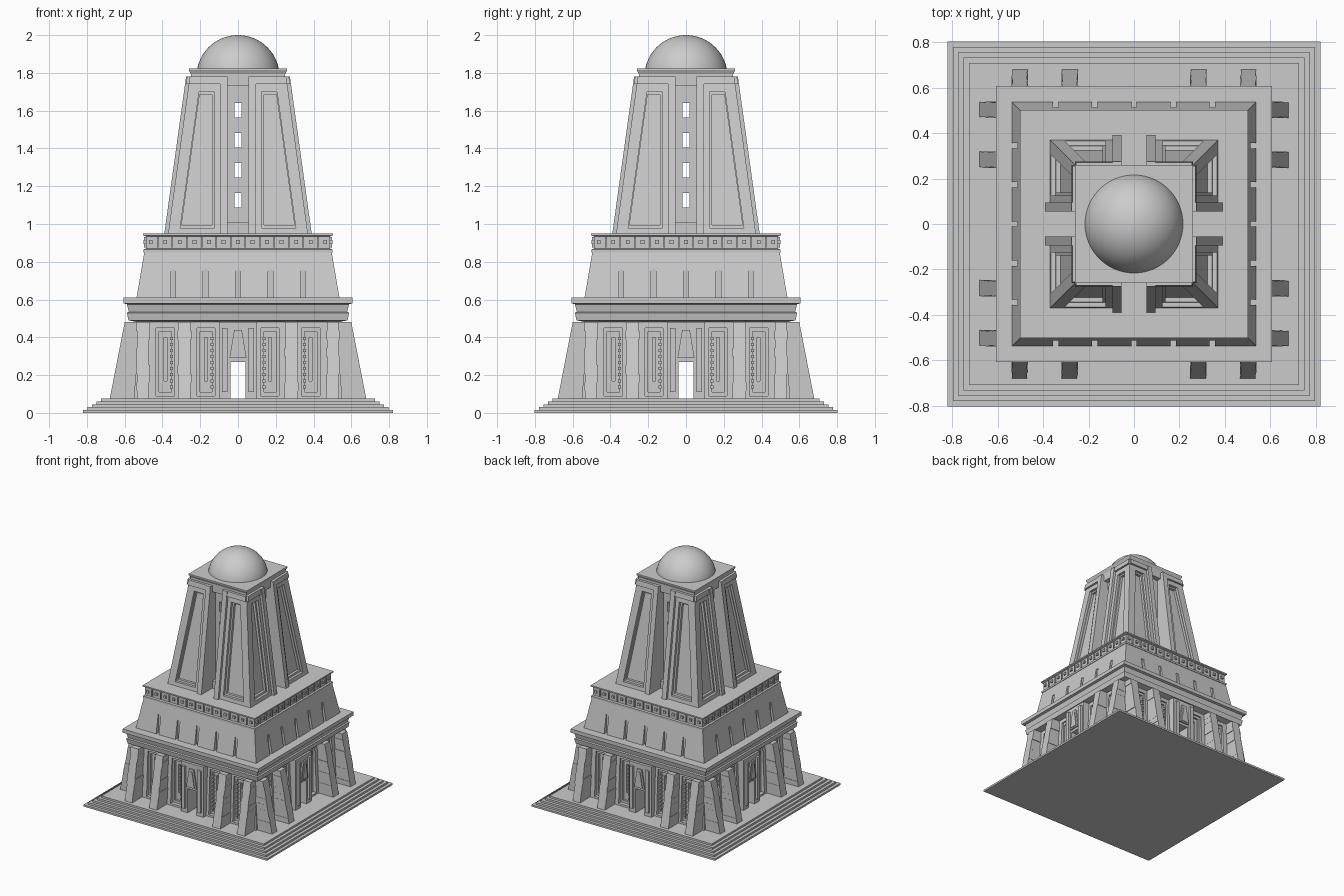
import bpy, bmesh, random
from math import pi
from mathutils import Matrix

random.seed(4)
if "Cube" in bpy.data.objects:
    bpy.data.objects.remove(bpy.data.objects["Cube"], do_unlink=True)

stone = bpy.data.materials.new("pale_grey_stone")
stone.use_nodes = True
GREY = (0.6, 0.6, 0.6, 1)
stone.diffuse_color = GREY
stone.node_tree.nodes["Principled BSDF"].inputs["Base Color"].default_value = GREY


def hexa(bm, low, high, z0, z1):
    """Block between two rectangles (x0, x1, y0, y1) at heights z0 and z1."""
    rings = []
    for (a, b, c, d), z in ((low, z0), (high, z1)):
        rings.append([bm.verts.new(p) for p in ((a, c, z), (b, c, z), (b, d, z), (a, d, z))])
    lo, hi = rings
    bm.faces.new(lo[::-1])
    bm.faces.new(hi)
    for i in range(4):
        j = (i + 1) % 4
        bm.faces.new((lo[i], lo[j], hi[j], hi[i]))


def box(bm, x0, x1, y0, y1, z0, z1):
    hexa(bm, (x0, x1, y0, y1), (x0, x1, y0, y1), z0, z1)


def both(bm, x0, x1, y0, y1, z0, z1):
    """Box and its mirror image across x = 0."""
    box(bm, x0, x1, y0, y1, z0, z1)
    box(bm, -x1, -x0, y0, y1, z0, z1)


def finish(name, bm, sides=1):
    """Turn the mesh into an object, repeated around the four sides."""
    source = bm.copy()
    for k in range(1, sides):
        extra = source.copy()
        extra.transform(Matrix.Rotation(k * pi / 2, 4, "Z"))
        temp = bpy.data.meshes.new("temp")
        extra.to_mesh(temp)
        bm.from_mesh(temp)
        bpy.data.meshes.remove(temp)
    bmesh.ops.recalc_face_normals(bm, faces=bm.faces)
    mesh = bpy.data.meshes.new(name)
    bm.to_mesh(mesh)
    mesh.materials.append(stone)
    obj = bpy.data.objects.new(name, mesh)
    bpy.context.collection.objects.link(obj)
    return obj


def cut(obj, bm, sides=1):
    """Carve the blocks out of the object."""
    cutter = finish("cutter", bm, sides)
    cutter.hide_render = True
    mod = obj.modifiers.new("carve", "BOOLEAN")
    mod.operation, mod.solver, mod.object = "DIFFERENCE", "EXACT", cutter
    graph = bpy.context.evaluated_depsgraph_get()
    mesh = bpy.data.meshes.new_from_object(obj.evaluated_get(graph))
    obj.modifiers.clear()
    obj.data = mesh
    bpy.data.objects.remove(cutter, do_unlink=True)


def stack(name, profile, shrink=0.0):
    """Square solid from a profile of (half width, height)."""
    bm = bmesh.new()
    rings = []
    for h, z in profile:
        d = h - shrink
        rings.append([bm.verts.new(p) for p in ((-h, -d, z), (h, -d, z), (h, d, z), (-h, d, z))])
    bm.faces.new(rings[0][::-1])
    bm.faces.new(rings[-1])
    for lo, hi in zip(rings, rings[1:]):
        for i in range(4):
            j = (i + 1) % 4
            bm.faces.new((lo[i], lo[j], hi[j], hi[i]))
    return finish(name, bm)


# Stepped plinth
steps = []
for i in range(5):
    h = 0.82 - 0.0235 * i
    steps += [(h, 0.015 * i), (h, 0.015 * (i + 1))]
stack("plinth_steps", steps, 0.018)

# Lower hall with door passages and carved niches
hall = stack("lower_hall", [(0.55, 0.07), (0.53, 0.5)])
for turn in (0, 1):
    bm = bmesh.new()
    box(bm, -0.04, 0.04, -0.7, 0.7, 0.075, 0.27)
    bm.transform(Matrix.Rotation(turn * pi / 2, 4, "Z"))
    cut(hall, bm)
NICHES = (0.17, 0.385)
for half, deep, z0, z1 in ((0.048, 0.52, 0.09, 0.45), (0.032, 0.505, 0.11, 0.43), (0.008, 0.485, 0.17, 0.4)):
    bm = bmesh.new()
    for x in NICHES:
        both(bm, x - half, x + half, -0.7, -deep, z0, z1)
    cut(hall, bm, 4)

# Small teeth down one side of each niche
bm = bmesh.new()
for x in NICHES:
    for i in range(9):
        z = 0.13 + 0.032 * i
        both(bm, x - 0.04, x - 0.024, -0.53, -0.5, z, z + 0.016)
finish("niche_teeth", bm, 4)

# Leaning buttresses with worn edges
bm = bmesh.new()
for cx in (-0.503, -0.283, 0.283, 0.503):
    rows = 9
    for i in range(rows):
        t0, t1 = i / rows, (i + 1) / rows
        a, b = (random.uniform(0.031, 0.037) for _ in range(2))
        low = (cx - a, cx + b, -0.68 + 0.08 * t0, -0.5)
        high = (cx - a, cx + b, -0.68 + 0.08 * t1, -0.5)
        hexa(bm, low, high, 0.07 + 0.41 * t0, 0.07 + 0.41 * t1)
finish("buttresses", bm, 4)

# Door surrounds
bm = bmesh.new()
both(bm, 0.04, 0.1, -0.585, -0.5, 0.07, 0.27)
box(bm, -0.1, 0.1, -0.585, -0.5, 0.27, 0.48)
both(bm, 0.055, 0.085, -0.603, -0.58, 0.11, 0.45)
hexa(bm, (-0.045, 0.045, -0.597, -0.58), (-0.02, 0.02, -0.597, -0.58), 0.29, 0.44)
hexa(bm, (-0.03, 0.03, -0.603, -0.58), (-0.01, 0.01, -0.603, -0.58), 0.3, 0.42)
finish("door_surrounds", bm, 4)

# Cornice over the hall
stack("hall_cornice", [(0.53, 0.48), (0.58, 0.49), (0.588, 0.53), (0.578, 0.535),
                       (0.588, 0.575), (0.607, 0.58), (0.607, 0.61)])

# Middle tier with narrow slots
tier = stack("middle_tier", [(0.538, 0.605), (0.495, 0.855)])
bm = bmesh.new()
for i in range(-2, 3):
    box(bm, 0.172 * i - 0.012, 0.172 * i + 0.012, -0.6, -0.505, 0.59, 0.76)
cut(tier, bm, 4)

# Decorated band
stack("band", [(0.5, 0.85), (0.5, 0.865), (0.488, 0.87), (0.488, 0.935), (0.502, 0.94), (0.502, 0.95)])
bm = bmesh.new()
for i in range(-6, 7):
    x = 0.077 * i
    box(bm, x - 0.01, x + 0.01, -0.499, -0.48, 0.895, 0.915)
    if i < 6:
        box(bm, x + 0.034, x + 0.042, -0.497, -0.48, 0.875, 0.93)
finish("band_studs", bm, 4)

# Tower core with windows
core = stack("tower_core", [(0.21, 0.94), (0.21, 1.79)])
for turn in (0, 1):
    bm = bmesh.new()
    for i in range(4):
        z = 1.087 + 0.159 * i
        box(bm, -0.018, 0.018, -0.5, 0.5, z, z + 0.077)
    bm.transform(Matrix.Rotation(turn * pi / 2, 4, "Z"))
    cut(core, bm)
bm = bmesh.new()
for z0, z1 in ((0.94, 1.01), (1.73, 1.79)):
    box(bm, -0.055, 0.055, -0.25, -0.2, z0, z1)
finish("channel_blocks", bm, 4)


def face(z):
    """Distance of the battered pylon face from the axis at a height."""
    return 0.37 - 0.115 * (z - 0.95) / 0.83


# Four battered corner pylons
bm = bmesh.new()
lo, hi = face(0.95) - 0.04, face(1.78) - 0.04
hexa(bm, (0.055, lo, -lo, -0.055), (0.055, hi, -hi, -0.055), 0.95, 1.78)
finish("pylons", bm, 4)


def strip(bm, left, right, out, z0, z1):
    """Sloping frame bar; an edge of zero or less is measured from the corner."""
    rects = []
    for z in (z0, z1):
        f = face(z)
        a, b = (e if e > 0 else f + e for e in (left, right))
        rects.append((a, b, -f - out, -f + 0.06))
    hexa(bm, rects[0], rects[1], z0, z1)
    mirrored = [(-b, -a, c, d) for a, b, c, d in rects]
    hexa(bm, mirrored[0], mirrored[1], z0, z1)


# Stepped frames around the pylon panels
bm = bmesh.new()
strip(bm, 0.055, 0.095, 0.02, 0.95, 1.78)
strip(bm, 0.095, 0.125, 0.0, 0.95, 1.74)
strip(bm, -0.05, 0, 0.0, 0.95, 1.74)
strip(bm, 0.095, 0, 0.015, 1.74, 1.78)
strip(bm, 0.125, -0.05, 0.0, 1.7, 1.74)
strip(bm, 0.125, -0.05, 0.0, 0.95, 0.98)
strip(bm, 0.125, 0.138, -0.02, 0.98, 1.7)
strip(bm, -0.065, -0.05, -0.02, 0.98, 1.7)
strip(bm, 0.138, -0.065, -0.02, 1.685, 1.7)
strip(bm, 0.138, -0.065, -0.02, 0.98, 0.995)
finish("pylon_frames", bm, 4)

# Roof slab and dome
stack("roof_slab", [(0.25, 1.775), (0.25, 1.795), (0.26, 1.815), (0.26, 1.823)])
bpy.ops.mesh.primitive_uv_sphere_add(segments=48, ring_count=32, radius=0.22, location=(0, 0, 1.78))
dome = bpy.context.object
dome.name = "dome"
dome.data.materials.append(stone)
bm = bmesh.new()
bm.from_mesh(dome.data)
bmesh.ops.delete(bm, geom=[v for v in bm.verts if v.co.z < -0.01], context="VERTS")
bm.to_mesh(dome.data)
bpy.ops.object.shade_smooth_by_angle()
